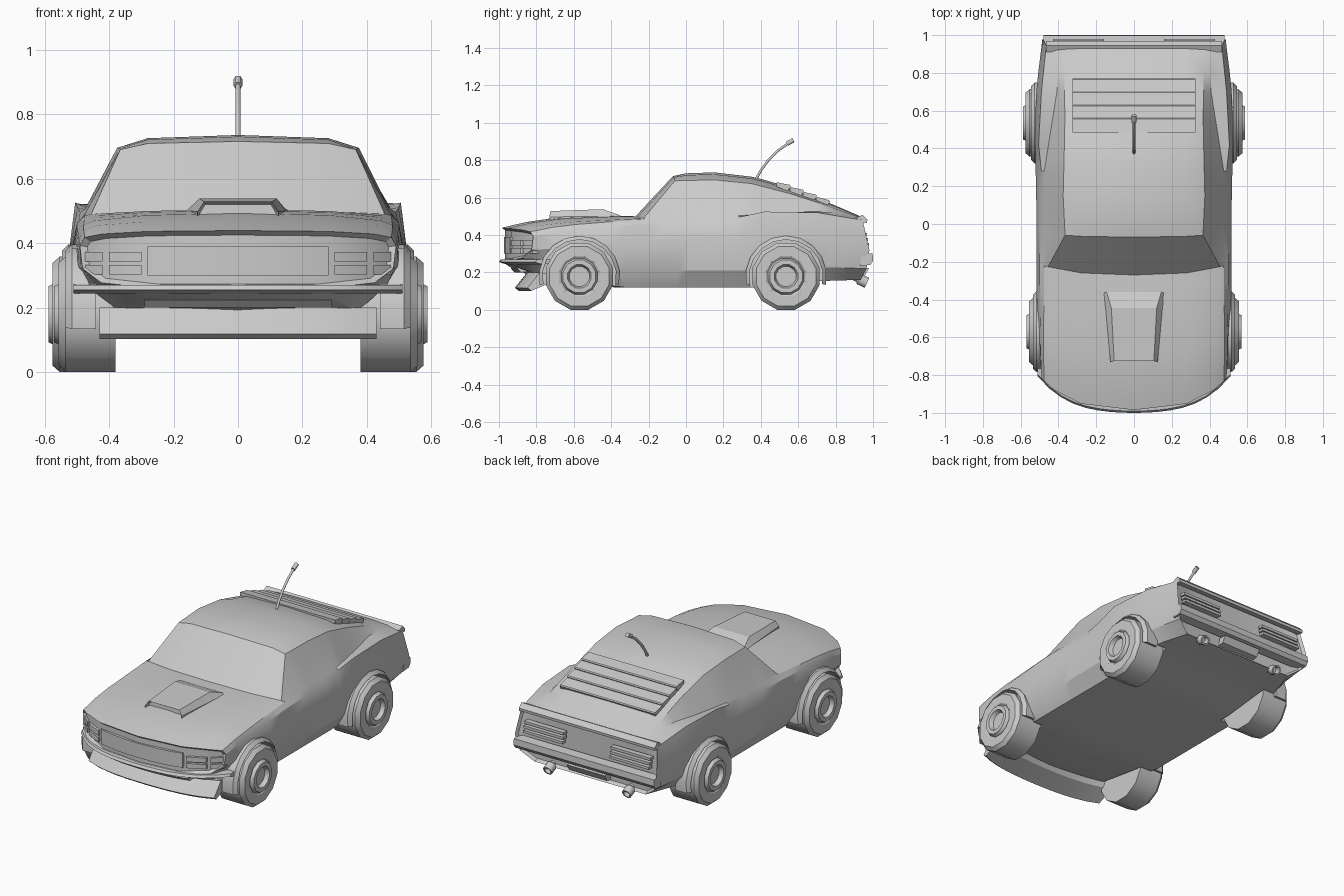
import bpy, bmesh
from math import pi, cos, sin, radians
from mathutils import Matrix

if "Cube" in bpy.data.objects:
    bpy.data.objects.remove(bpy.data.objects["Cube"])


def at(keys, y):
    """Linear lookup in a list of (y, value, ...) keys."""
    if y <= keys[0][0]:
        return keys[0][1:]
    for a, b in zip(keys, keys[1:]):
        if y <= b[0]:
            t = (y - a[0]) / (b[0] - a[0])
            return tuple(p + (q - p) * t for p, q in zip(a[1:], b[1:]))
    return keys[-1][1:]


def bow(x):
    """Plan-view curve of the nose."""
    return 0.3 * x * x + 1.7 * x ** 4


def finish(name, bm, angle=30):
    bmesh.ops.remove_doubles(bm, verts=bm.verts, dist=1e-5)
    bmesh.ops.recalc_face_normals(bm, faces=bm.faces)
    me = bpy.data.meshes.new(name)
    bm.to_mesh(me)
    bm.free()
    ob = bpy.data.objects.new(name, me)
    bpy.context.collection.objects.link(ob)
    shade(ob, angle)
    return ob


def shade(ob, angle):
    bpy.ops.object.select_all(action='DESELECT')
    ob.select_set(True)
    bpy.context.view_layer.objects.active = ob
    bpy.ops.object.shade_smooth_by_angle(angle=radians(angle))


def skin(bm, rings, closed=True, caps=True):
    """Join rings of points with quads."""
    vs = [[bm.verts.new(p) for p in r] for r in rings]
    n = len(vs[0])
    for a, b in zip(vs, vs[1:]):
        for i in range(n if closed else n - 1):
            j = (i + 1) % n
            bm.faces.new((a[i], a[j], b[j], b[i]))
    if caps:
        bm.faces.new(vs[0])
        bm.faces.new(vs[-1])
    return vs


def strip(name, spans, profile, k=0.0, cuts=1):
    """Extrude a (y, z) profile across x spans, bent along the nose curve."""
    bm = bmesh.new()
    for x0, x1 in spans:
        xs = [x0 + (x1 - x0) * i / cuts for i in range(cuts + 1)]
        skin(bm, [[(x, y + k * bow(x), z) for y, z in profile] for x in xs])
    return finish(name, bm)


def box(y0, y1, z0, z1):
    return [(y0, z0), (y1, z0), (y1, z1), (y0, z1)]


def lathe(name, profile, n, matrix, side=1, arc=None, angle=35):
    """Spin an (x, radius) profile about the x axis; arc makes a solid part-ring."""
    bm = bmesh.new()
    a0, a1 = arc or (pi / n, 2 * pi + pi / n)
    rings = []
    for i in range(n + 1):
        t = a0 + (a1 - a0) * i / n
        rings.append([(side * x, r * cos(t), r * sin(t)) for x, r in profile])
    skin(bm, rings, closed=bool(arc), caps=bool(arc))
    bmesh.ops.remove_doubles(bm, verts=bm.verts, dist=1e-5)
    bmesh.ops.dissolve_degenerate(bm, edges=bm.edges, dist=1e-5)
    bm.transform(matrix)
    return finish(name, bm, angle)


# Body rails, each keyed as (y, half width, height)
sill_low = [(-1, .25, .27), (-.9, .33, .2), (-.75, .42, .17), (-.4, .45, .12),
            (.4, .45, .12), (.72, .45, .155), (.94, .38, .16)]
sill_top = [(-1, .42, .28), (-.85, .46, .25), (-.6, .5, .22), (-.4, .5, .21),
            (.4, .505, .21), (.72, .5, .23), (.94, .46, .22)]
flank = [(-1, .48, .32), (-.8, .505, .33), (-.5, .515, .35), (0, .515, .38),
         (.5, .525, .38), (.75, .515, .38), (.94, .485, .32)]
shoulder = [(-1, .49, .39), (-.8, .495, .42), (-.3, .5, .46), (.15, .495, .46),
            (.28, .49, .495), (.42, .505, .525), (.7, .49, .52), (.94, .465, .48)]
valley = [(-1, .475, .415), (-.8, .48, .45), (-.27, .475, .485), (.15, .475, .495),
          (.28, .475, .505), (.5, .44, .51), (.75, .40, .53), (.94, .43, .488)]
roof_edge = [(-1, .42, .425), (-.8, .44, .465), (-.27, .455, .49), (-.07, .365, .69),
             (.15, .375, .695), (.35, .37, .675), (.6, .365, .61), (.8, .37, .54), (.94, .38, .492)]
ridge = [(-1, .435), (-.9, .46), (-.75, .49), (-.4, .505), (-.27, .5), (-.07, .715), (0, .73),
         (.15, .735), (.35, .712), (.5, .675), (.7, .6), (.94, .497)]
bow_amount = [(-1, 1), (-.3, .35), (.1, 0)]
tail_lean = [(.15, -.01), (.25, .04), (.3, .045), (.5, 0)]


def section(y):
    low, top = at(sill_low, y), at(ridge, y)[0]
    edge = at(roof_edge, y)
    half = [(0, low[1]), low, at(sill_top, y), at(flank, y), at(shoulder, y), at(valley, y),
            edge, (.28, edge[1] + .75 * (top - edge[1])), (0, top)]
    loop = half + [(-x, z) for x, z in half[-2:0:-1]]
    w, t = at(bow_amount, y)[0], max(0, (y - .8) / .14)
    return [(x, y + w * bow(x) + t * at(tail_lean, z)[0], z) for x, z in loop]


# Body shell with recessed nose and tail panels
bm = bmesh.new()
stations = [-.985, -.94, -.85, -.7, -.5, -.38, -.27, -.07, 0, .15, .28, .35, .42, .55, .7, .8, .88, .94]
rings = skin(bm, [section(y) for y in stations], caps=False)
ends = []
for ring in (rings[0], rings[-1]):
    cap = []
    for ids in ((0, 1, 7, 8), (1, 2, 6, 7), (2, 3, 4, 5, 6)):
        cap.append(bm.faces.new([ring[i] for i in ids]))
        cap.append(bm.faces.new([ring[-i % 16] for i in ids]))
    ends.append(cap)
bmesh.ops.recalc_face_normals(bm, faces=bm.faces)
for cap in ends:
    bmesh.ops.inset_region(bm, faces=cap, thickness=.014, depth=-.018, use_even_offset=True)
body = finish("body", bm)

# Wheels, wheel wells and arch lips
tyre = [(.38, 0), (.38, .185), (.535, .185), (.557, .165), (.557, .11), (.55, .1), (.57, .09),
        (.57, .065), (.545, .055), (.545, 0)]
lip = [(.44, .197), (.44, .217), (.515, .217), (.535, .197)]
cutters = []
for side, label in ((1, "right"), (-1, "left")):
    for y, out, place in ((-.57, 0, "front"), (.535, .018, "rear")):
        m = Matrix.Translation((0, y, .179))
        wheel = [(x + (out if x > .4 else 0), r) for x, r in tyre]
        lathe(f"{place}_{label}_wheel", wheel, 12, m, side)
        lathe(f"{place}_{label}_arch", [(x + out * .6, r) for x, r in lip], 10, m, side,
              arc=(radians(-12), radians(192)))
        well = lathe("well_cutter", [(.37, 0), (.37, .2), (.7, .2), (.7, 0)], 20, m, side)
        well.hide_render = True
        cutters.append(well)
bpy.context.view_layer.objects.active = body
for c in cutters:
    mod = body.modifiers.new("well", 'BOOLEAN')
    mod.operation, mod.solver, mod.object = 'DIFFERENCE', 'EXACT', c
    bpy.ops.object.modifier_apply(modifier=mod.name)
for c in cutters:
    bpy.data.objects.remove(c)
shade(body, 25)

# Front end: grille, lamps, bumper, valance slot and chin spoiler
strip("grille", [(-.28, .28)], box(-.974, -.94, .3, .39), 1, 8)
for row, z in (("lower", .302), ("upper", .342)):
    strip(f"{row}_headlamps", [(.3, .4), (.42, .475), (-.4, -.3), (-.475, -.42)],
          box(-.976, -.93, z, z + .03), 1, 3)
strip("front_bumper", [(-.51, .51)],
      [(-1, .255), (-.96, .243), (-.92, .245), (-.92, .272), (-.99, .27)], 1, 16)
strip("valance_slot", [(-.29, .29)],
      [(-.938, .222), (-.915, .2), (-.88, .205), (-.89, .23)], .9, 8)
strip("chin_spoiler", [(-.43, .43)],
      [(-.915, .118), (-.895, .102), (-.78, .15), (-.76, .18), (-.85, .2)], .6, 12)

# Bonnet scoop with recessed mouth
bm = bmesh.new()
scoop = skin(bm, [[(xb, y, .46), (xb, y, zb), (xt, y + .005, zt), (-xt, y + .005, zt), (-xb, y, zb), (-xb, y, .46)]
                  for y, xb, xt, zb, zt in ((-.73, .125, .105, .497, .528), (-.45, .15, .12, .5, .538),
                                            (-.365, .162, .145, .498, .508))])
bmesh.ops.recalc_face_normals(bm, faces=bm.faces)
mouth = min(bm.faces, key=lambda f: f.calc_center_median().y)
bmesh.ops.inset_region(bm, faces=[mouth], thickness=.007, depth=-.03)
finish("bonnet_scoop", bm, 20)

# Rear window louvres
for i in range(4):
    y = .485 + .07 * i
    z0, z1 = at(ridge, y)[0], at(ridge, y + .07)[0]
    strip(f"louvre_{i + 1}", [(-.325, .325)],
          [(y, z0 - .02), (y, z0 + .003), (y + .07, z1 + .014), (y + .075, z1 + .008), (y + .06, z1 - .02)])

# Tail: spoiler lip, lamp slats, bumper, plate panel, exhausts
strip("tail_lip", [(-.465, .465)], [(.91, .492), (.945, .508), (.97, .482), (.968, .465), (.93, .47)])
for i in range(3):
    z = .342 + .026 * i
    y = .94 + at(tail_lean, z)[0]
    strip(f"tail_lamp_slat_{i + 1}", [(.16, .43), (-.43, -.16)], box(y - .03, y + .003, z, z + .016))
strip("rear_bumper", [(-.48, .48)], [(.93, .235), (.985, .24), (1, .262), (.998, .3), (.94, .305)])
strip("plate_panel", [(-.13, .13)], [(.92, .18), (.957, .185), (.98, .225), (.93, .225)])
pipe = [(-.1, 0), (-.1, .02), (-.03, .02), (-.02, .03), (.025, .03), (.025, .021), (-.01, .021), (-.01, 0)]
for side, label in ((1, "right"), (-1, "left")):
    m = (Matrix.Translation((side * .27, .945, .155)) @ Matrix.Rotation(radians(-25), 4, 'X')
         @ Matrix.Rotation(pi / 2, 4, 'Z'))
    lathe(f"{label}_exhaust", pipe, 12, m)


# Curved roof antenna with a thicker tip
def rod(name, pts, radius):
    cu = bpy.data.curves.new(name, 'CURVE')
    cu.dimensions, cu.bevel_depth, cu.bevel_resolution, cu.use_fill_caps = '3D', radius, 1, True
    sp = cu.splines.new('POLY')
    sp.points.add(len(pts) - 1)
    for p, (y, z) in zip(sp.points, pts):
        p.co = (0, y, z, 1)
    bpy.context.collection.objects.link(bpy.data.objects.new(name, cu))


rod("antenna", [(.375, .7), (.4, .745), (.44, .8), (.49, .85), (.55, .893)], .008)
rod("antenna_tip", [(.54, .888), (.575, .908)], .014)
